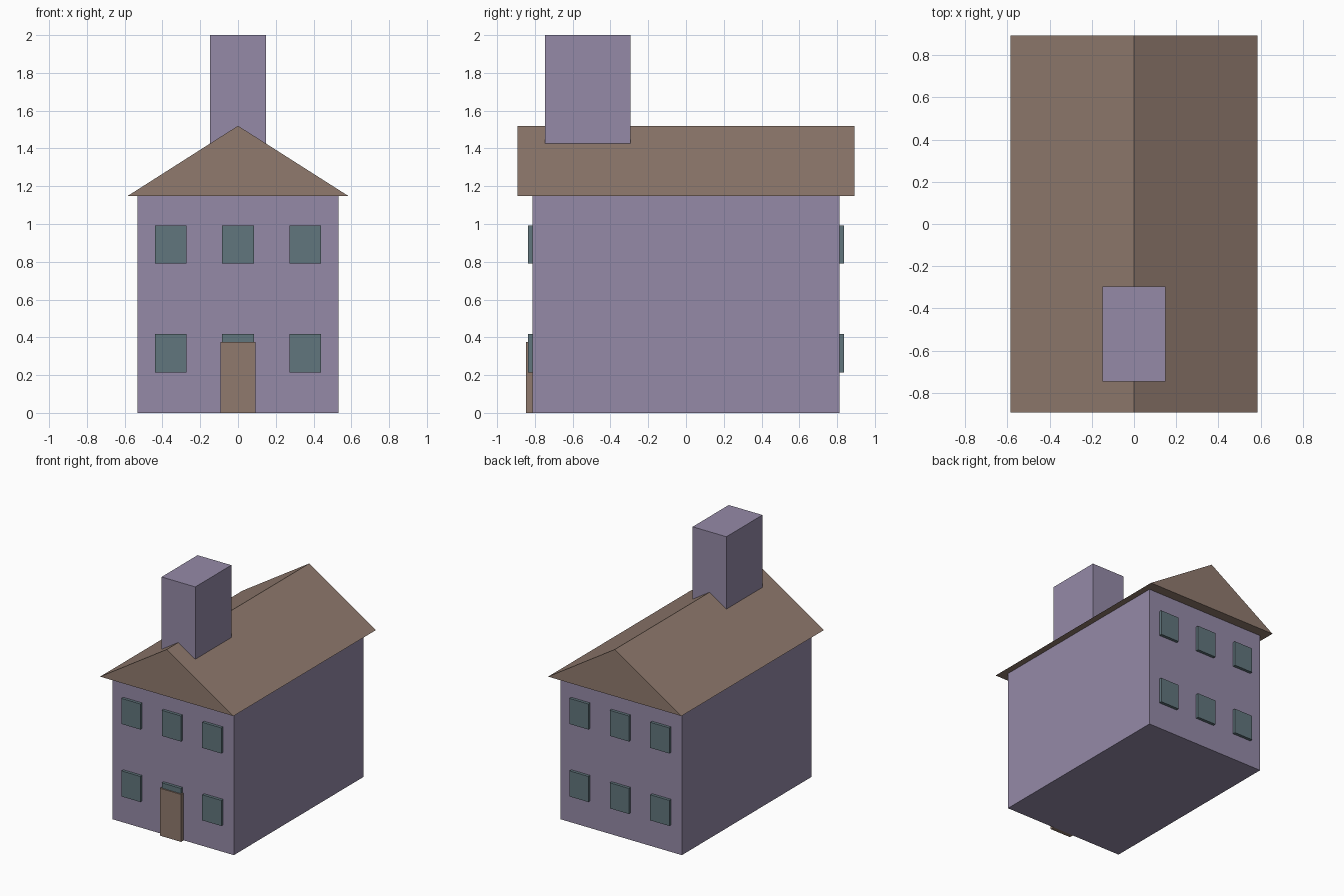
import bpy

cube = bpy.data.objects.get("Cube")
if cube:
    bpy.data.objects.remove(cube, do_unlink=True)


def make_material(name, rgb):
    mat = bpy.data.materials.new(name)
    mat.use_nodes = True
    color = (*rgb, 1.0)
    mat.diffuse_color = color
    bsdf = next(n for n in mat.node_tree.nodes if n.type == "BSDF_PRINCIPLED")
    bsdf.inputs["Base Color"].default_value = color
    return mat


lavender = make_material("lavender plaster", (0.30, 0.255, 0.39))
brown = make_material("warm brown", (0.28, 0.195, 0.155))
glass = make_material("slate teal glass", (0.12, 0.18, 0.205))


def extrude_profile(name, profile, y0, y1, mat):
    """Solid prism from an (x, z) outline, running from y0 to y1."""
    n = len(profile)
    verts = [(x, y, z) for y in (y0, y1) for x, z in profile]
    faces = [tuple(range(n)), tuple(reversed(range(n, 2 * n)))]
    faces += [(i, i + n, (i + 1) % n + n, (i + 1) % n) for i in range(n)]
    mesh = bpy.data.meshes.new(name)
    mesh.from_pydata(verts, [], faces)
    mesh.materials.append(mat)
    obj = bpy.data.objects.new(name, mesh)
    bpy.context.collection.objects.link(obj)
    return obj


def box(name, x, width, y0, y1, z0, z1, mat):
    a, b = x - width / 2, x + width / 2
    return extrude_profile(name, [(a, z0), (b, z0), (b, z1), (a, z1)], y0, y1, mat)


# House body, gabled roof and chimney
box("walls", 0, 1.066, -0.813, 0.813, 0, 1.15, lavender)
extrude_profile("roof", [(-0.585, 1.148), (0.585, 1.148), (0, 1.52)],
                -0.893, 0.893, brown)
box("chimney", 0, 0.296, -0.747, -0.295, 1.3, 2.0, lavender)

# Front door
box("front_door", 0, 0.186, -0.846, -0.80, 0, 0.376, brown)

# Two rows of three windows on the front and the back
for side, y0, y1 in (("front", -0.836, -0.80), ("back", 0.80, 0.836)):
    for floor, z in (("lower", 0.215), ("upper", 0.79)):
        for column, x in (("right", -0.355), ("middle", 0), ("left", 0.355)):
            box(f"{side}_{floor}_{column}_window", x, 0.167,
                y0, y1, z, z + 0.203, glass)
